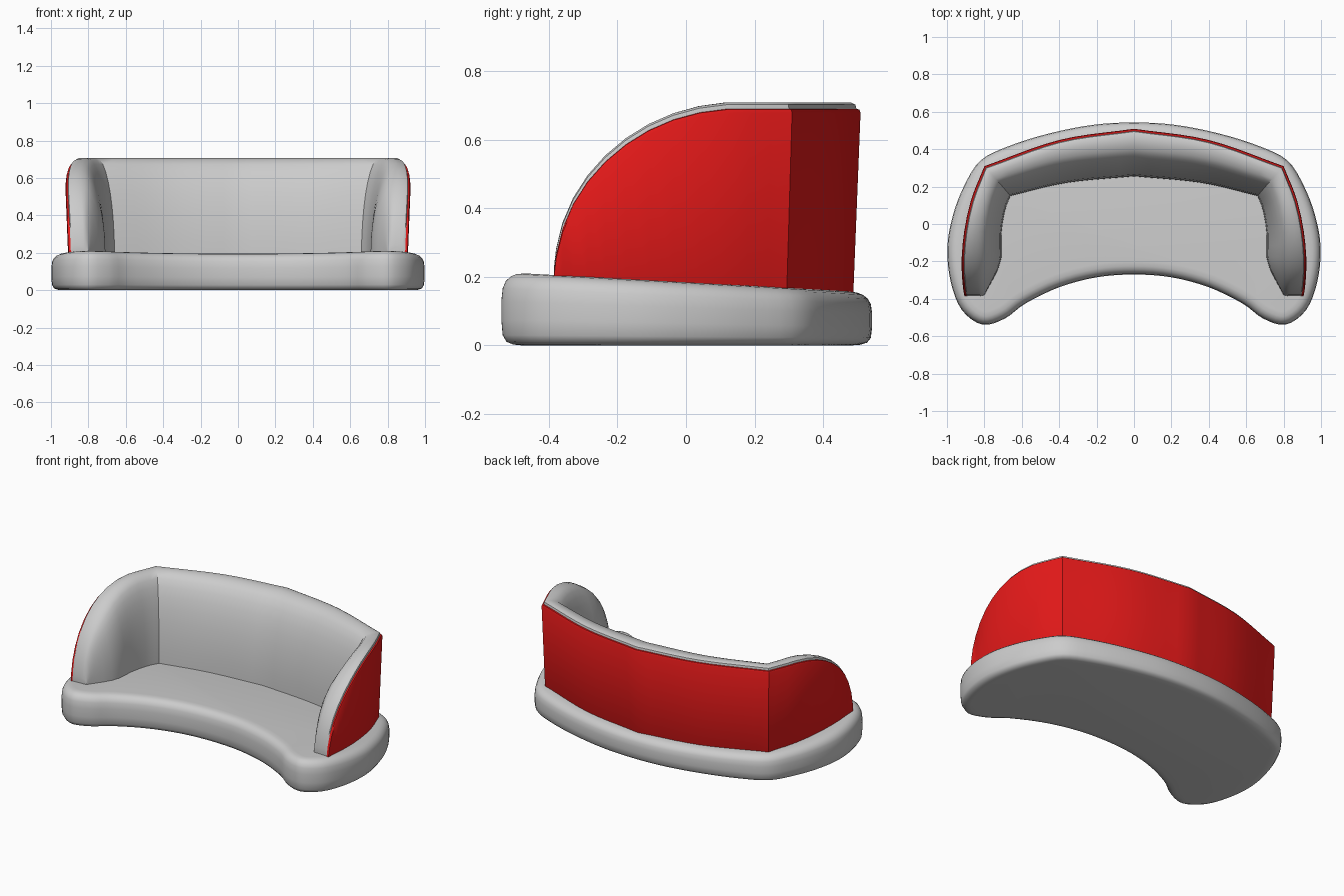
import bpy, bmesh, math
from mathutils import Vector as V

if "Cube" in bpy.data.objects:
    bpy.data.objects.remove(bpy.data.objects["Cube"])


def spline(keys, t, closed=False):
    """Catmull-Rom point at t (0..1) through 2D keys."""
    n = len(keys)
    f = t * (n if closed else n - 1)
    i = int(f) if closed else min(int(f), n - 2)
    u = f - i

    def key(j):
        if closed:
            return V(keys[j % n])
        if j < 0:
            return 2 * V(keys[0]) - V(keys[1])
        if j >= n:
            return 2 * V(keys[-1]) - V(keys[-2])
        return V(keys[j])
    a, b, c, d = (key(i + k) for k in (-1, 0, 1, 2))
    return 0.5 * (2 * b + (c - a) * u + (2 * a - 5 * b + 4 * c - d) * u * u
                  + (3 * b - a - 3 * c + d) * u ** 3)


def seat_top(y):
    return 0.184 - 0.055 * y


def loft(name, rings, cap_start, angle=32, mirror=False, mat=None):
    """Join closed rings of points into a smooth skin."""
    bm = bmesh.new()
    vs = [[bm.verts.new(p) for p in r] for r in rings]
    n = len(vs[0])
    for a, b in zip(vs, vs[1:]):
        for i in range(n):
            j = (i + 1) % n
            bm.faces.new((a[i], a[j], b[j], b[i]))
    if cap_start:
        bm.faces.new(vs[0])
    bm.faces.new(vs[-1])
    bmesh.ops.recalc_face_normals(bm, faces=bm.faces)
    me = bpy.data.meshes.new(name)
    bm.to_mesh(me)
    bm.free()
    ob = bpy.data.objects.new(name, me)
    bpy.context.collection.objects.link(ob)
    if mat:
        me.materials.append(mat)
    bpy.ops.object.select_all(action='DESELECT')
    ob.select_set(True)
    bpy.context.view_layer.objects.active = ob
    bpy.ops.object.shade_smooth_by_angle(angle=math.radians(angle))
    if mirror:
        ob.modifiers.new("mirror", 'MIRROR').use_clip = True
    return ob


# Seat: bean-shaped outline, rounded rim, top sloping down to the back
half = [(0.22, 0.53), (0.45, 0.485), (0.66, 0.42), (0.82, 0.34), (0.91, 0.2),
        (0.97, 0.04), (0.998, -0.13), (0.98, -0.31), (0.92, -0.46), (0.81, -0.538),
        (0.69, -0.505), (0.58, -0.425), (0.4, -0.338), (0.2, -0.285)]
keys = [(0, 0.543)] + half + [(0, -0.27)] + [(-x, y) for x, y in reversed(half)]
N = 120
outline = [spline(keys, i / N, True) for i in range(N)]
rim = [(0.06, 0.0), (0.035, 0.012), (0.015, 0.05), (0.004, 0.14), (0, 0.35), (0, 0.6),
       (0.004, 0.78), (0.013, 0.88), (0.028, 0.95), (0.045, 0.985), (0.07, 1.0)]
rings = []
for inset, f in rim:
    ring = []
    for i, p in enumerate(outline):
        t = (outline[(i + 1) % N] - outline[i - 1]).normalized()
        q = p + V((t.y, -t.x)) * inset
        ring.append((q.x, q.y, f * seat_top(q.y)))
    rings.append(ring)
loft("seat", rings, True, 40)

# Backrest plan curves: outer face, top inner crease, foot of the padding
back = ([(0, 0.51), (0.4, 0.45), (0.8, 0.31)],
        [(0, 0.43), (0.39, 0.38), (0.755, 0.26)],
        [(0, 0.255), (0.36, 0.22), (0.66, 0.15)])
arm = ([(0.8, 0.31), (0.87, 0.136), (0.91, -0.04), (0.928, -0.21), (0.926, -0.385)],
       [(0.755, 0.26), (0.805, 0.12), (0.835, -0.04), (0.845, -0.21), (0.843, -0.385)],
       [(0.66, 0.15), (0.69, 0.07), (0.71, -0.06), (0.715, -0.21), (0.80, -0.38)])

# Stations along the wall: (outer, crease, foot, height)
stations = [[spline(c, i / 10) for c in back] + [0.708] for i in range(11)]
arm_t = [0.09, 0.18, 0.27]
arm_t += [0.27 + 0.73 * math.sin(math.radians(a)) for a in range(9, 91, 9)]
arm_t.insert(-1, 0.998)
for t in arm_t:
    e = max(0, (t - 0.27) / 0.73)
    h = 0.205 + 0.503 * math.sqrt(max(0, 1 - e * e)) - 0.03 * e * (1 - e)
    stations.append([spline(c, t) for c in arm] + [max(h, 0.225)])


def tilted(p, d, inset, z):
    q = p + d * (inset + 0.04 * (0.7 - z))
    return (max(q.x, 0), q.y, z)


pad_rings, shell_rings = [], []
for P, Q, R, h in stations:
    d = (Q - P).normalized()
    if P.x == 0:
        d = V((0, -1))
    zb = seat_top(P.y) - 0.015
    # Padding section: straight back, flat top band, bulging inner face
    ring = [tilted(P, d, 0.012, zb), tilted(P, d, 0.012, h - 0.02),
            tilted(P, d, 0.016, h - 0.006), tilted(P, d, 0.028, h),
            tilted(Q, d, -0.015, h)]
    zf = min(seat_top(R.y), h - 0.01)
    top = V(tilted(Q, d, 0, h - 0.003))
    for k in range(10):
        a = math.radians(10 * k)
        p = top.xy.lerp(R, math.sin(a))
        ring.append((p.x, p.y, zf + (top.z - zf) * math.cos(a)))
    ring.append((R.x, R.y, zb - 0.005))
    pad_rings.append(ring)
    # Shell section: thin skin on the outside
    zs = h - 0.018
    shell_rings.append([tilted(P, d, 0.016, zb), tilted(P, d, 0.003, zb),
                        tilted(P, d, 0, zb + 0.006),
                        tilted(P, d, 0, max(zs - 0.012, zb + 0.008)),
                        tilted(P, d, 0.004, zs - 0.002), tilted(P, d, 0.016, zs)])

# Upholstered backrest and arms
loft("backrest_padding", pad_rings, False, 32, True)

# Red outer shell
red = bpy.data.materials.new("red_shell")
red.diffuse_color = (0.8, 0.01, 0.01, 1)
red.use_nodes = True
red.node_tree.nodes["Principled BSDF"].inputs["Base Color"].default_value = red.diffuse_color
loft("backrest_shell", shell_rings, False, 40, True, red)
